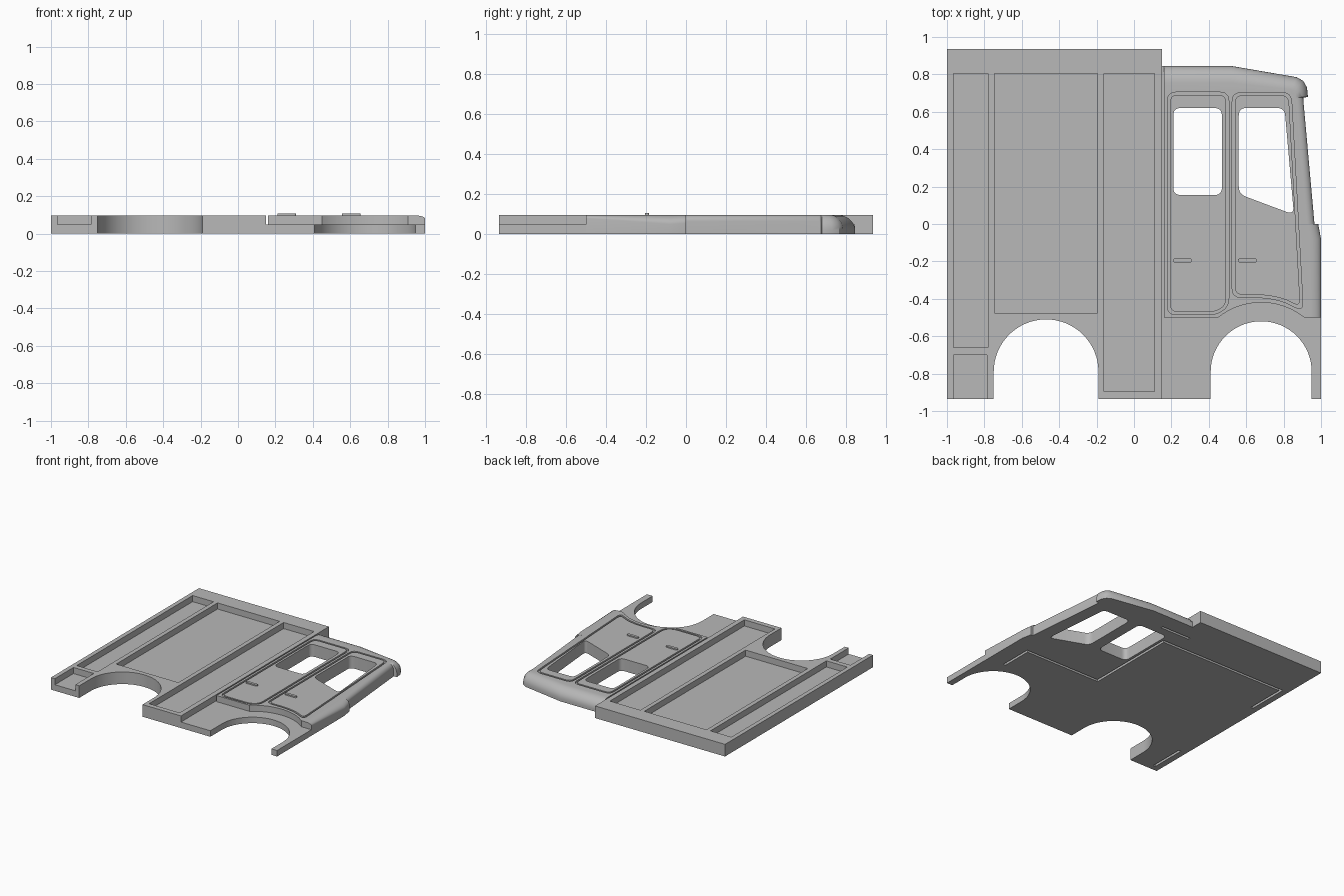
import bpy, bmesh, math
from mathutils import Vector

if "Cube" in bpy.data.objects:
    bpy.data.objects.remove(bpy.data.objects["Cube"], do_unlink=True)

TOP, MID = 0.097, 0.048

grey = bpy.data.materials.new("plain grey")
grey.use_nodes = True
grey.diffuse_color = (0.48, 0.48, 0.48, 1)
grey.node_tree.nodes["Principled BSDF"].inputs["Base Color"].default_value = grey.diffuse_color


def arc(cx, cy, r, a0, a1, n=32):
    step = math.radians(a1 - a0) / n
    return [(cx + r * math.cos(math.radians(a0) + step * i),
             cy + r * math.sin(math.radians(a0) + step * i)) for i in range(n + 1)]


def rect(x0, y0, x1, y1):
    return [(x0, y0), (x1, y0), (x1, y1), (x0, y1)]


def rounded(pts, r, n=6):
    """Round every corner of a closed outline with a quadratic curve."""
    out = []
    for i, p in enumerate(pts):
        p = Vector(p)
        a, b = Vector(pts[i - 1]) - p, Vector(pts[(i + 1) % len(pts)]) - p
        p0 = p + a.normalized() * min(r, a.length * 0.45)
        p1 = p + b.normalized() * min(r, b.length * 0.45)
        for k in range(n + 1):
            t = k / n
            out.append(tuple(p0 * (1 - t) ** 2 + p * 2 * t * (1 - t) + p1 * t * t))
    return out


def inset(pts, d):
    """Mitred inward offset of a counter-clockwise outline."""
    out = []
    for i, p in enumerate(pts):
        p = Vector(p)
        u = (p - Vector(pts[i - 1])).normalized()
        v = (Vector(pts[(i + 1) % len(pts)]) - p).normalized()
        nu, nv = Vector((-u.y, u.x)), Vector((-v.y, v.x))
        out.append(tuple(p + (nu + nv) * d / (1 + nu.dot(nv))))
    return out


def ribbon(path, w):
    """Outline of a strip of half width w along an open path."""
    sides = []
    for s in (w, -w):
        side = []
        for i, p in enumerate(path):
            p = Vector(p)
            u = (p - Vector(path[i - 1])).normalized() if i else None
            v = (Vector(path[i + 1]) - p).normalized() if i + 1 < len(path) else u
            u = u or v
            nu, nv = Vector((-u.y, u.x)), Vector((-v.y, v.x))
            side.append(tuple(p + (nu + nv) * s / (1 + nu.dot(nv))))
        sides.append(side)
    return sides[0] + sides[1][::-1]


def add_loft(bm, rows):
    """Closed solid through stacked outlines of equal point count."""
    vs = [[bm.verts.new(p) for p in row] for row in rows]
    n = len(vs[0])
    for a, b in zip(vs, vs[1:]):
        for i in range(n):
            j = (i + 1) % n
            bm.faces.new((a[i], a[j], b[j], b[i]))
    bm.faces.new(vs[0][::-1])
    bm.faces.new(vs[-1])


def add_prism(bm, pts, z0, z1):
    add_loft(bm, [[(x, y, z) for x, y in pts] for z in (z0, z1)])


def add_ring(bm, outer, inner, z0, z1):
    loops = [[bm.verts.new((x, y, z)) for x, y in pts]
             for pts, z in ((outer, z0), (outer, z1), (inner, z1), (inner, z0))]
    n = len(outer)
    for k in range(4):
        a, b = loops[k], loops[(k + 1) % 4]
        for i in range(n):
            j = (i + 1) % n
            bm.faces.new((a[i], a[j], b[j], b[i]))


def finish(name, bm):
    bmesh.ops.recalc_face_normals(bm, faces=bm.faces)
    me = bpy.data.meshes.new(name)
    bm.to_mesh(me)
    bm.free()
    me.materials.append(grey)
    ob = bpy.data.objects.new(name, me)
    bpy.context.collection.objects.link(ob)
    return ob


def prism(name, pts, z0, z1):
    bm = bmesh.new()
    add_prism(bm, pts, z0, z1)
    return finish(name, bm)


def select(ob):
    bpy.ops.object.select_all(action='DESELECT')
    ob.select_set(True)
    bpy.context.view_layer.objects.active = ob


def cut(ob, cutter):
    select(ob)
    m = ob.modifiers.new("cut", 'BOOLEAN')
    m.operation, m.solver, m.object = 'DIFFERENCE', 'EXACT', cutter
    bpy.ops.object.modifier_apply(modifier=m.name)


# Rear body with its wheel arch
body = prism("rear_body", [(-1, -0.935)] + [(-0.75, -0.935)] + arc(-0.47, -0.79, 0.28, 180, 0)
             + [(-0.19, -0.935), (0.15, -0.935), (0.15, 0.935), (-1, 0.935)], 0, TOP)

# Recessed locker panels in the body
bm = bmesh.new()
for r in ((-0.965, -0.66, -0.78, 0.805), (-0.745, -0.475, -0.195, 0.805),
          (-0.16, -0.895, 0.11, 0.805), (-0.965, -1.0, -0.785, -0.7)):
    add_prism(bm, rect(*r), MID, 0.2)
lockers = finish("locker_cutter", bm)

# Cab skirt under the sill, with the front wheel arch
sill = [(0.16, -0.5)] + arc(0.68, -0.79, 0.37, 128.4, 51.6, 20) + [(1.0, -0.5)]
skirt = prism("cab_skirt", [(0.15, -0.935), (0.15, -0.5)] + sill + [(1.0, -0.935), (0.95, -0.935)]
              + arc(0.68, -0.79, 0.27, 0, 180) + [(0.41, -0.935)], 0, MID)
joint = prism("cab_joint", rect(0.15, -0.5, 0.16, 0.845), 0, MID)

# Cab side: outline points with inward roll of the rim and the height where it starts
rim = [(1.0, -0.08, -0.06, 0, 0.05), (0.985, 0, -0.055, 0, 0.055), (0.965, 0, -0.04, 0, 0.065),
       (0.905, 0.665, -0.04, 0, 0.065), (0.905, 0.675, -0.042, 0, 0.04),
       (0.93, 0.68, -0.065, 0, 0.02), (0.925, 0.73, -0.06, -0.03, 0.02),
       (0.905, 0.765, -0.05, -0.05, 0.02), (0.87, 0.785, -0.03, -0.065, 0.02),
       (0.52, 0.845, 0, -0.09, 0.02), (0.16, 0.845, 0, -0.09, 0.02)]
shape = [(x, y, 0, 0, 0.06) for x, y in sill[:-1]] + [(1.0, -0.5, -0.06, 0, 0.08)] + rim
rows = [[(x, y, 0) for x, y, *_ in shape]]
for k in range(9):
    t = math.pi / 2 * k / 8
    f, s = 1 - math.cos(t), math.sin(t)
    rows.append([(x + dx * f, y + dy * f, z + (TOP - z) * s) for x, y, dx, dy, z in shape])
bm = bmesh.new()
add_loft(bm, rows)
cab = finish("cab_side", bm)

# Window openings and door seams
bm = bmesh.new()
add_prism(bm, rounded(rect(0.21, 0.155, 0.47, 0.62), 0.04), -0.1, 0.3)
add_prism(bm, rounded([(0.56, 0.16), (0.855, 0.05), (0.805, 0.62), (0.56, 0.62)], 0.04), -0.1, 0.3)
rear_door = [(0.178, -0.485), (0.44, -0.485), (0.507, -0.44), (0.507, 0.705), (0.178, 0.705)]
front_door = [(0.525, -0.393), (0.7, -0.393), (0.8, -0.413), (0.905, -0.468), (0.84, 0.703), (0.525, 0.703)]
for door in (rear_door, front_door):
    add_ring(bm, rounded(door, 0.05), rounded(inset(door, 0.014), 0.045), TOP - 0.012, 0.2)
openings = finish("door_cutter", bm)

# Cable channel and slots in the underside
bm = bmesh.new()
add_prism(bm, ribbon([(0.85, -0.46), (0.85, -0.2), (0.18, -0.2), (0.18, 0.55),
                      (-0.94, 0.55), (-0.94, 0.22)], 0.01), -0.1, 0.03)
add_prism(bm, rect(0.06, 0.69, 0.32, 0.71), -0.1, 0.03)
add_prism(bm, rect(-0.95, -0.89, -0.93, -0.6), -0.1, 0.03)
channel = finish("channel_cutter", bm)

cut(body, lockers)
cut(cab, openings)
for ob in (body, joint, cab):
    cut(ob, channel)
for c in (lockers, openings, channel):
    bpy.data.objects.remove(c, do_unlink=True)

# Door handles
handles = [prism(n, rounded(rect(x, -0.206, x + 0.1, -0.184), 0.012), TOP - 0.005, 0.107)
           for n, x in (("rear_door_handle", 0.21), ("front_door_handle", 0.556))]

for ob in [body, skirt, joint, cab] + handles:
    select(ob)
    bpy.ops.object.shade_smooth_by_angle(angle=math.radians(30))
